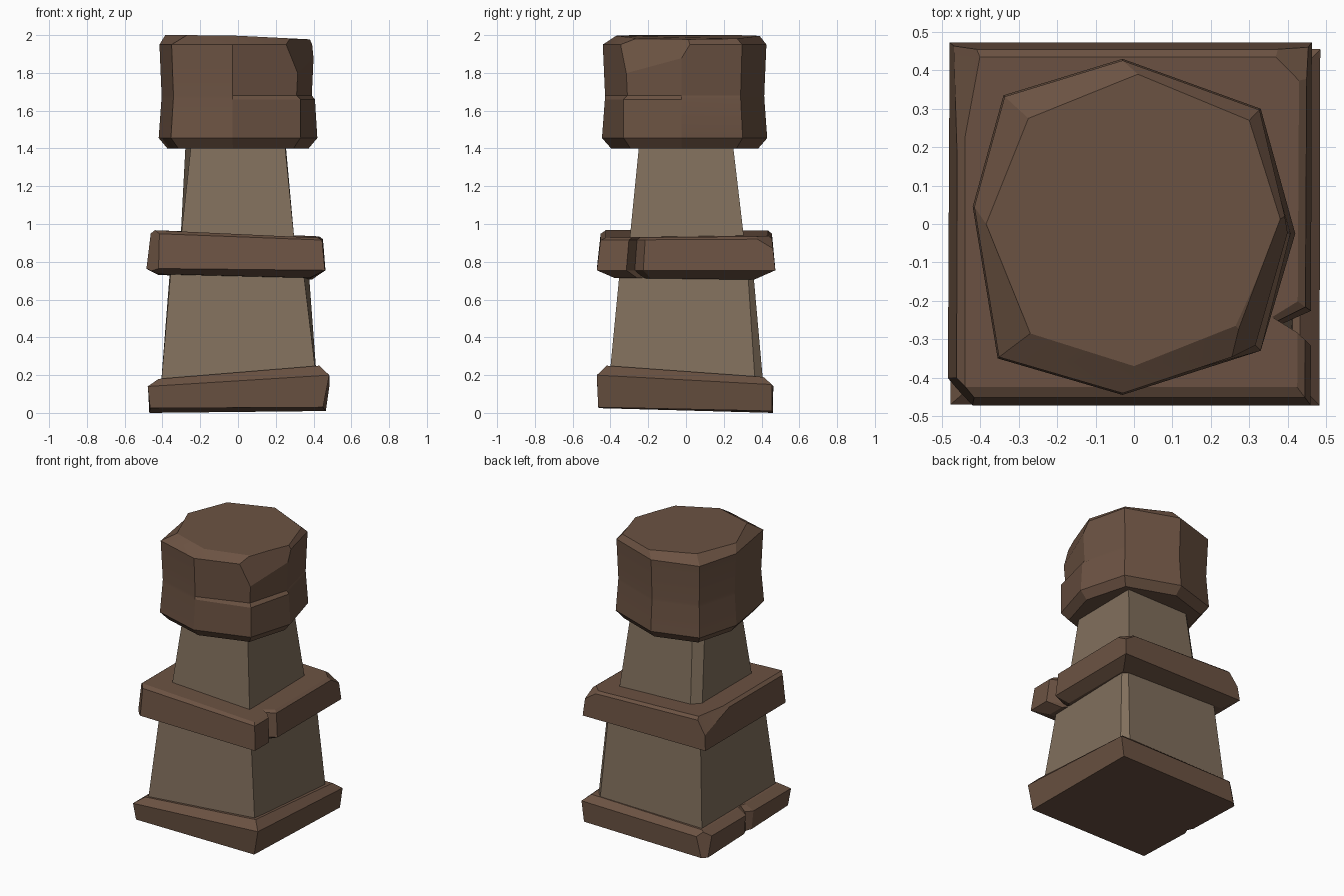
import bpy, bmesh, math
from mathutils import Vector

if "Cube" in bpy.data.objects:
    bpy.data.objects.remove(bpy.data.objects["Cube"])


def material(name, rgb):
    m = bpy.data.materials.new(name)
    m.diffuse_color = (*rgb, 1)
    m.use_nodes = True
    m.node_tree.nodes["Principled BSDF"].inputs["Base Color"].default_value = m.diffuse_color
    return m


DARK = material("dark_stone", (0.148, 0.085, 0.055))
PALE = material("pale_stone", (0.22, 0.16, 0.108))


def loft(name, rings, mat, chips=()):
    """Skin a stack of rings, then slice chips off (three points per cut plane)."""
    bm = bmesh.new()
    loops = [[bm.verts.new(p) for p in r] for r in rings]
    n = len(loops[0])
    for a, b in zip(loops, loops[1:]):
        for i in range(n):
            j = (i + 1) % n
            bm.faces.new((a[i], a[j], b[j], b[i]))
    bm.faces.new(loops[0][::-1])
    bm.faces.new(loops[-1])
    centre = sum((v.co for v in bm.verts), Vector()) / len(bm.verts)
    for chip in chips:
        p, q, r = map(Vector, chip)
        no = (q - p).cross(r - p).normalized()
        if no.dot(p - centre) < 0:
            no = -no
        bmesh.ops.bisect_plane(bm, geom=bm.verts[:] + bm.edges[:] + bm.faces[:],
                               plane_co=p, plane_no=no, clear_outer=True)
        bmesh.ops.holes_fill(bm, edges=[e for e in bm.edges if e.is_boundary])
    bmesh.ops.recalc_face_normals(bm, faces=bm.faces)
    me = bpy.data.meshes.new(name)
    bm.to_mesh(me)
    bm.free()
    ob = bpy.data.objects.new(name, me)
    bpy.context.collection.objects.link(ob)
    me.materials.append(mat)
    bpy.ops.object.select_all(action='DESELECT')
    ob.select_set(True)
    bpy.context.view_layer.objects.active = ob
    bpy.ops.object.shade_smooth_by_angle(angle=math.radians(20))
    return ob


def notched(corners, t0, t1, side, tip):
    """Four corners (FL, FR, BR, BL) plus a V notch on the side after corner `side`."""
    c = [Vector(p) for p in corners]
    a, b = c[side], c[(side + 1) % 4]
    n0, n1 = a.lerp(b, t0), a.lerp(b, t1)
    mid = (n0 + n1) / 2
    mid.x = tip
    c[side + 1:side + 1] = [n0, mid, n1]
    return c


# base: uneven slab with sloped top rim and a nick on the left side
base_rings = [
    [(-.465, -.455, .025), (.45, -.465, .03), (.465, .455, .01), (-.47, .46, 0)],
    [(-.478, -.47, .14), (.483, -.472, .20), (.485, .455, .15), (-.475, .463, .14)],
    [(-.42, -.42, .18), (.43, -.42, .25), (.44, .41, .19), (-.42, .42, .175)],
]
loft("base", [notched(r, .47, .56, 3, x) for r, x in zip(base_rings, (-.45, -.44, -.41))], DARK,
     [((-.40, .47, .12), (-.475, .40, .12), (-.43, .43, .175))])

# lower and upper tapering shafts
loft("lower_shaft", [
    [(-.41, -.41, .12), (.42, -.41, .14), (.42, .41, .14), (-.41, .41, .12)],
    [(-.355, -.35, .76), (.345, -.35, .76), (.375, .355, .76), (-.36, .355, .76)],
], PALE, [((.42, .37, .12), (.38, .41, .12), (.355, .345, .76))])
loft("upper_shaft", [
    [(-.305, -.30, .9), (.30, -.30, .9), (.30, .31, .9), (-.305, .31, .9)],
    [(-.245, -.245, 1.45), (.245, -.245, 1.45), (.25, .245, 1.45), (-.28, .24, 1.45)],
], PALE, [((-.305, .26, .9), (-.25, .31, .9), (-.225, .235, 1.45))])

# collar: tilted slab, chamfered top and bottom, notch on the right side
collar_rings = [
    [(-.43, -.38, .735), (.38, -.38, .715), (.39, .36, .705), (-.42, .36, .73)],
    [(-.485, -.472, .765), (.46, -.472, .755), (.463, .473, .755), (-.48, .473, .76)],
    [(-.462, -.452, .95), (.445, -.452, .915), (.45, .455, .92), (-.46, .455, .95)],
    [(-.44, -.425, .967), (.425, -.425, .927), (.43, .435, .935), (-.44, .435, .967)],
]
loft("collar", [notched(r, .165, .26, 1, x) for r, x in zip(collar_rings, (.35, .36, .36, .36))], DARK, [
    ((-.485, -.40, .77), (-.42, -.472, .77), (-.43, -.435, .96)),
    ((-.40, .44, .966), (-.44, .23, .966), (-.47, .465, .86)),
    ((.36, .44, .94), (.44, .37, .93), (.455, .46, .87)),
])

# head: rough octagonal block with waist, dented front right face and chipped rim
OUTER = [(-.355, -.35), (-.03, -.445), (.33, -.33), (.42, -.025), (.33, .30), (-.03, .43), (-.34, .335), (-.42, .045)]
TOP = [(-.27, -.285), (0, -.37), (.265, -.265), (.385, 0), (.30, .27), (.01, .39), (-.275, .275), (-.385, 0)]


def head_ring(z, s, fr=None, r=None):
    k = [s] * 8
    k[2], k[3] = fr or s, r or s
    return [(x * f, y * f, z) for (x, y), f in zip(OUTER, k)]


loft("head", [
    head_ring(1.4, .89), head_ring(1.455, 1), head_ring(1.66, .965, 1, .97),
    head_ring(1.68, .963, .94, .93), head_ring(1.95, .99, .98, .96),
    [(x, y, 2 - max(0, x + .07) * .05) for x, y in TOP],
], DARK, [((.41, -.03, 1.84), (.385, 0, 1.95), (.27, -.275, 1.985))])
